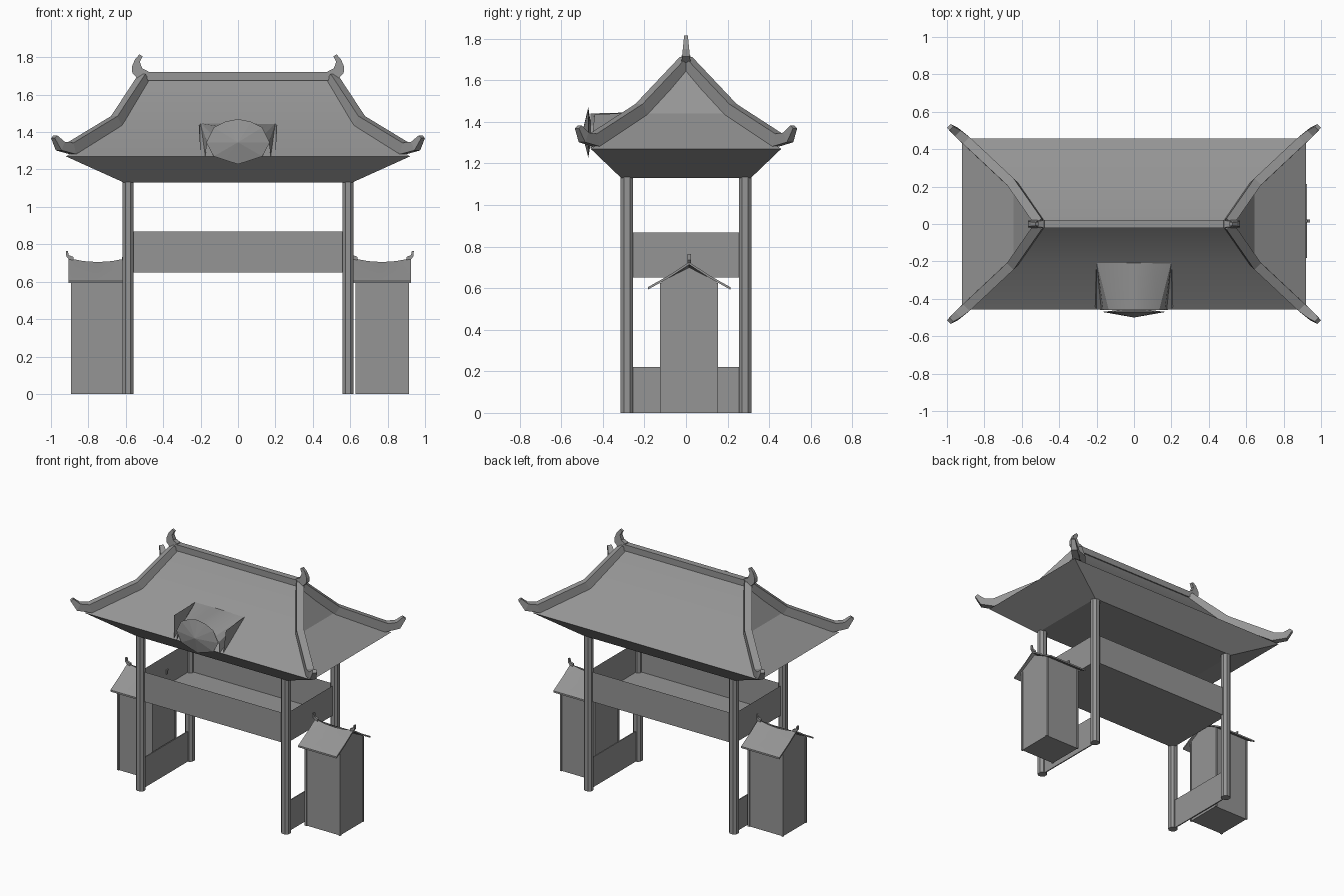
import bpy, bmesh, math
from mathutils import Vector

cube = bpy.data.objects.get("Cube")
if cube:
    bpy.data.objects.remove(cube, do_unlink=True)

grey = bpy.data.materials.new("stone_grey")
grey.use_nodes = True
GREY = (0.3, 0.3, 0.3, 1)
grey.diffuse_color = GREY
grey.node_tree.nodes["Principled BSDF"].inputs["Base Color"].default_value = GREY


def make(name, verts, faces, smooth=None):
    """Mesh object with consistent normals; smooth is an angle in degrees."""
    mesh = bpy.data.meshes.new(name)
    bm = bmesh.new()
    vs = [bm.verts.new(v) for v in verts]
    for f in faces:
        bm.faces.new([vs[i] for i in f])
    bmesh.ops.recalc_face_normals(bm, faces=bm.faces)
    bm.to_mesh(mesh)
    bm.free()
    mesh.materials.append(grey)
    obj = bpy.data.objects.new(name, mesh)
    bpy.context.collection.objects.link(obj)
    if smooth:
        bpy.ops.object.select_all(action='DESELECT')
        obj.select_set(True)
        bpy.context.view_layer.objects.active = obj
        bpy.ops.object.shade_smooth_by_angle(angle=math.radians(smooth))
    return obj


def loft(name, rings, caps=(True, True), smooth=None):
    """Skin a list of closed rings of equal length."""
    n = len(rings[0])
    verts = [v for ring in rings for v in ring]
    faces = [(r * n + i, r * n + (i + 1) % n, (r + 1) * n + (i + 1) % n, (r + 1) * n + i)
             for r in range(len(rings) - 1) for i in range(n)]
    if caps[0]:
        faces.append(tuple(range(n))[::-1])
    if caps[1]:
        faces.append(tuple(range(len(verts) - n, len(verts))))
    return make(name, verts, faces, smooth)


def rect(x, y, z, cx=0, cy=0):
    return [(cx + sx * x, cy + sy * y, z) for sx, sy in ((-1, -1), (1, -1), (1, 1), (-1, 1))]


def box(name, cx, cy, hx, hy, z0, z1):
    return loft(name, [rect(hx, hy, z0, cx, cy), rect(hx, hy, z1, cx, cy)])


def side_name(sx, sy=None):
    depth = "" if sy is None else ("front_" if sy < 0 else "back_")
    return depth + ("left" if sx > 0 else "right")


# Hipped roof with sloping soffit
ridge = [(-0.5, 0, 1.69), (0.5, 0, 1.69)]
rings = rect(0.61, 0.312, 1.13) + rect(0.92, 0.458, 1.27) + rect(0.645, 0.215, 1.44) + ridge
faces = [(3, 2, 1, 0)]
for r in (0, 4):
    faces += [(r + i, r + (i + 1) % 4, r + 4 + (i + 1) % 4, r + 4 + i) for i in range(4)]
faces += [(8, 9, 13, 12), (9, 10, 13), (10, 11, 12, 13), (11, 8, 12)]
make("main_roof", rings, faces, smooth=20)

# Ridge beam
box("ridge_beam", 0, 0, 0.49, 0.022, 1.675, 1.72)

# Curled ridge ornaments, thinner toward the top
horn = [(0.47, 1.69), (0.535, 1.685), (0.565, 1.715), (0.567, 1.75), (0.55, 1.79),
        (0.527, 1.815), (0.51, 1.805), (0.525, 1.775), (0.512, 1.74), (0.48, 1.725)]


def plate(name, outline, thickness, cx=0, cy=0, sx=1):
    """Upright outline in x and z, given a thickness in y that depends on z."""
    loft(name, [[(cx + sx * x, cy + s * thickness(z), z) for x, z in outline] for s in (-1, 1)])


for sx in (-1, 1):
    plate("ridge_horn_" + side_name(sx), horn, lambda z: 0.022 - 0.1 * (z - 1.685), sx=sx)

# Hip ribs with upturned tips: (x, y, z, half width, half height)
hip = [(0.5, 0.0, 1.69, 0.025, 0.028), (0.65, 0.215, 1.46, 0.025, 0.03),
       (0.89, 0.44, 1.312, 0.025, 0.032), (0.95, 0.492, 1.325, 0.022, 0.026),
       (0.983, 0.518, 1.375, 0.014, 0.012)]
for sx in (-1, 1):
    for sy in (-1, 1):
        pts = [Vector((sx * p[0], sy * p[1], p[2])) for p in hip]
        across = Vector((sx, -sy, 0)).normalized()
        rings = []
        for i, p in enumerate(pts):
            t = pts[min(i + 1, len(pts) - 1)] - pts[max(i - 1, 0)]
            up = across.cross(t).normalized() * hip[i][4]
            if up.z < 0:
                up = -up
            w = across * hip[i][3]
            rings.append([p - w - up, p + w - up, p + w + up, p - w + up])
        loft("hip_rib_" + side_name(sx, sy), rings)

# Corner posts with chamfered edges
for sx in (-1, 1):
    for sy in (-1, 1):
        a, c = 0.03, 0.014
        ring = [(a, -c), (a, c), (c, a), (-c, a), (-a, c), (-a, -c), (-c, -a), (c, -a)]
        loft("post_" + side_name(sx, sy),
             [[(sx * 0.588 + x, sy * 0.284 + y, z) for x, y in ring] for z in (0, 1.14)])

# Open-topped beam box between the posts, and low side panels
loft("beam_box", [rect(0.588, 0.284, 0.65), rect(0.588, 0.284, 0.868)], caps=(True, False))
for sx in (-1, 1):
    box("low_panel_" + side_name(sx), sx * 0.588, 0, 0.004, 0.27, 0, 0.22)

# Side huts
hook = [(0.13, 0.715), (0.155, 0.72), (0.168, 0.735), (0.17, 0.765),
        (0.16, 0.765), (0.155, 0.742), (0.13, 0.732)]
for cx, side in ((0.77, "left"), (-0.75, "right")):
    cy = 0.015
    # gabled body
    wall = [(-0.132, 0), (0.132, 0), (0.132, 0.632), (0, 0.7), (-0.132, 0.632)]
    loft("hut_body_" + side,
         [[(cx + x, cy + y, z - (0.012 if x == 0 and y == 0 else 0)) for y, z in wall]
          for x in (-0.138, 0, 0.138)])
    for sx in (-1, 1):
        for sy in (-1, 1):
            box("hut_corner_" + side + "_" + side_name(sx, sy),
                cx + sx * 0.136, cy + sy * 0.132, 0.007, 0.007, 0, 0.625)
        plate("hut_hook_" + side + "_" + side_name(sx), hook, lambda z: 0.008, cx, cy, sx)
    # folded roof whose ridge sags in the middle
    rings = []
    for x, sag in ((-0.155, 0), (-0.075, 0.015), (0, 0.02), (0.075, 0.015), (0.155, 0)):
        section = [(-0.198, 0.605), (-0.1, 0.66), (0, 0.725 - sag), (0.1, 0.66), (0.198, 0.605)]
        under = [(y, z - 0.012) for y, z in reversed(section)]
        rings.append([(cx + x, cy + y, z) for y, z in section + under])
    loft("hut_roof_" + side, rings, smooth=20)

# Faceted plaque on the front slope
half = [(0, 1.47), (0.07, 1.455), (0.13, 1.425), (0.17, 1.345), (0.13, 1.27), (0.07, 1.25), (0, 1.228)]
outline = half + [(-x, z) for x, z in half[-2:0:-1]]
n = len(outline)
verts = [(x, -0.47, z) for x, z in outline] + [(0, -0.5, 1.345), (0, -0.45, 1.345)]
faces = [f for i in range(n) for f in ((i, (i + 1) % n, n), ((i + 1) % n, i, n + 1))]
make("plaque", verts, faces)

# Hood sheet running from the plaque back into the roof
cols = (-1, -0.5, 0, 0.5, 1)
verts = [(0.2 * c, -0.2, 1.447) for c in cols]
verts += [(0.135 * c, -0.46, 1.44 - 0.06 * c * c) for c in cols]
make("plaque_hood", verts, [(i, i + 1, i + 6, i + 5) for i in range(4)], smooth=30)

# Flared side wings of the hood
for sx in (-1, 1):
    verts = [(sx * 0.2, -0.2, 1.447), (sx * 0.21, -0.44, 1.435), (sx * 0.2, -0.455, 1.275),
             (sx * 0.175, -0.46, 1.27), (sx * 0.165, -0.46, 1.345), (sx * 0.135, -0.46, 1.38)]
    make("hood_wing_" + side_name(sx), verts, [(0, 1, 2), (0, 2, 3), (0, 3, 4), (0, 4, 5)])
